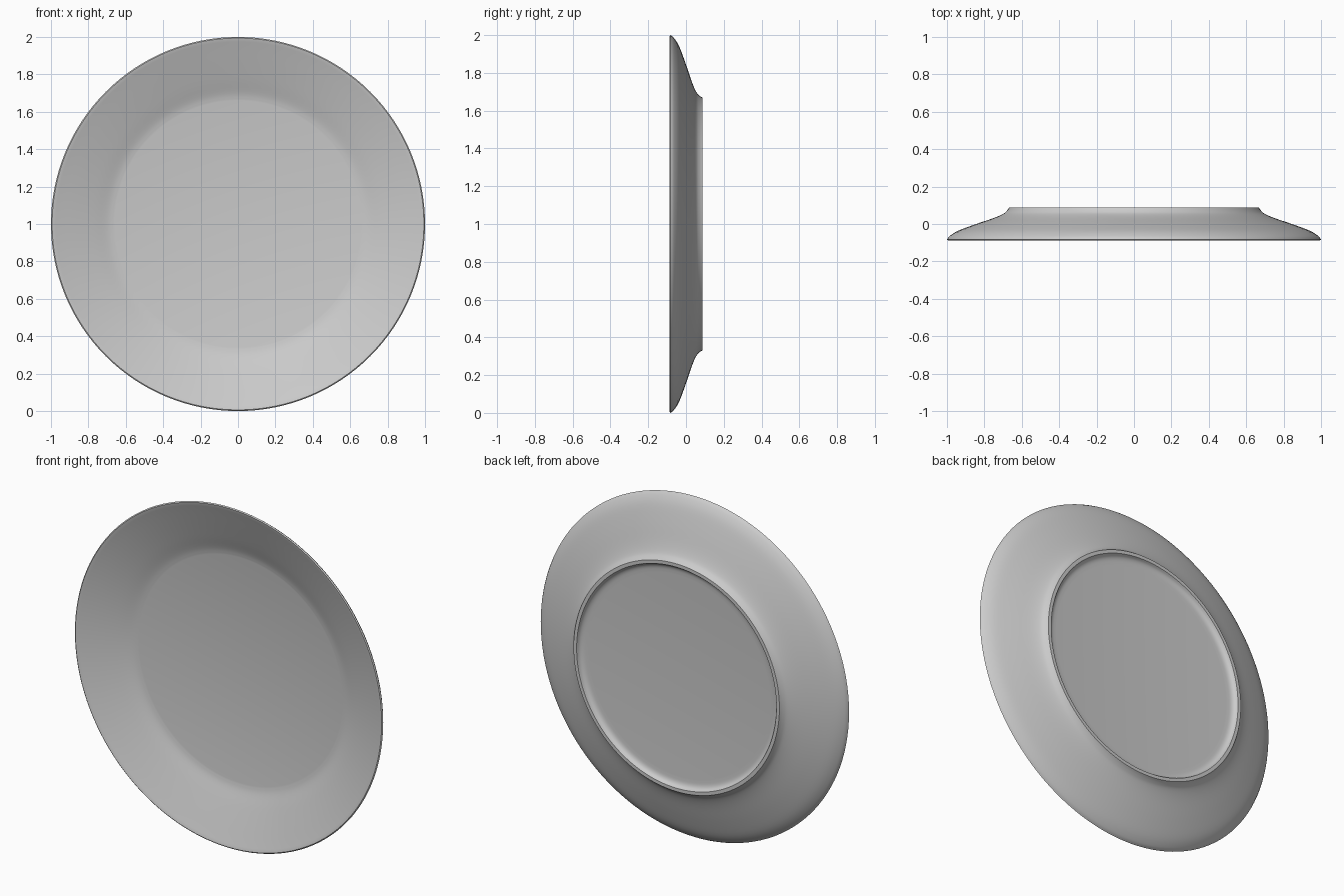
import bpy
import bmesh
import math
from mathutils import Vector, Matrix

cube = bpy.data.objects.get("Cube")
if cube:
    bpy.data.objects.remove(cube, do_unlink=True)

SEGMENTS = 128

glaze = bpy.data.materials.new("grey glaze")
glaze.use_nodes = True
color = (0.6, 0.6, 0.6, 1)
glaze.diffuse_color = color
glaze.node_tree.nodes["Principled BSDF"].inputs["Base Color"].default_value = color


def smooth_curve(points, steps=4):
    """Pass a rounded curve through the points."""
    pts = [Vector(p) for p in points]
    padded = [2 * pts[0] - pts[1]] + pts + [2 * pts[-1] - pts[-2]]
    result = []
    for a, b, c, d in zip(padded, padded[1:], padded[2:], padded[3:]):
        for i in range(steps):
            t = i / steps
            result.append(0.5 * (2 * b + (c - a) * t + (2 * a - 5 * b + 4 * c - d) * t ** 2
                                 + (3 * b - a - 3 * c + d) * t ** 3))
    return result + [pts[-1]]


# Cross-section as (radius, depth): eating surface, rim, underside, foot, recess
front = smooth_curve([(0.66, 0.025), (0.70, 0.016), (0.77, -0.01), (0.86, -0.042),
                      (0.94, -0.070), (0.985, -0.086)])
underside = smooth_curve([(1.0, -0.083), (0.985, -0.064), (0.94, -0.036), (0.85, -0.002),
                          (0.75, 0.032), (0.70, 0.054), (0.68, 0.071), (0.668, 0.088)])
recess = smooth_curve([(0.648, 0.088), (0.638, 0.072), (0.62, 0.063), (0.59, 0.06)])
lip = [Vector((0.994, -0.088))]
profile = [Vector((0, 0.025))] + front + lip + underside + recess + [Vector((0, 0.06))]

# Turn the cross-section about the plate's axis
bm = bmesh.new()
verts = [bm.verts.new((r, y, 0)) for r, y in profile]
edges = [bm.edges.new(pair) for pair in zip(verts, verts[1:])]
bmesh.ops.spin(bm, geom=verts + edges, cent=(0, 0, 0), axis=(0, 1, 0),
               angle=math.tau, steps=SEGMENTS, use_duplicate=False)
bmesh.ops.remove_doubles(bm, verts=bm.verts, dist=0.0005)
bmesh.ops.recalc_face_normals(bm, faces=bm.faces)
bmesh.ops.transform(bm, matrix=Matrix.Translation((0, 0, 1)), verts=bm.verts)

mesh = bpy.data.meshes.new("dinner_plate")
bm.to_mesh(mesh)
bm.free()
mesh.materials.append(glaze)
plate = bpy.data.objects.new("dinner_plate", mesh)
bpy.context.collection.objects.link(plate)

# Soft shading with a crisp foot edge
bpy.ops.object.select_all(action="DESELECT")
plate.select_set(True)
bpy.context.view_layer.objects.active = plate
bpy.ops.object.shade_smooth_by_angle(angle=math.radians(40))
